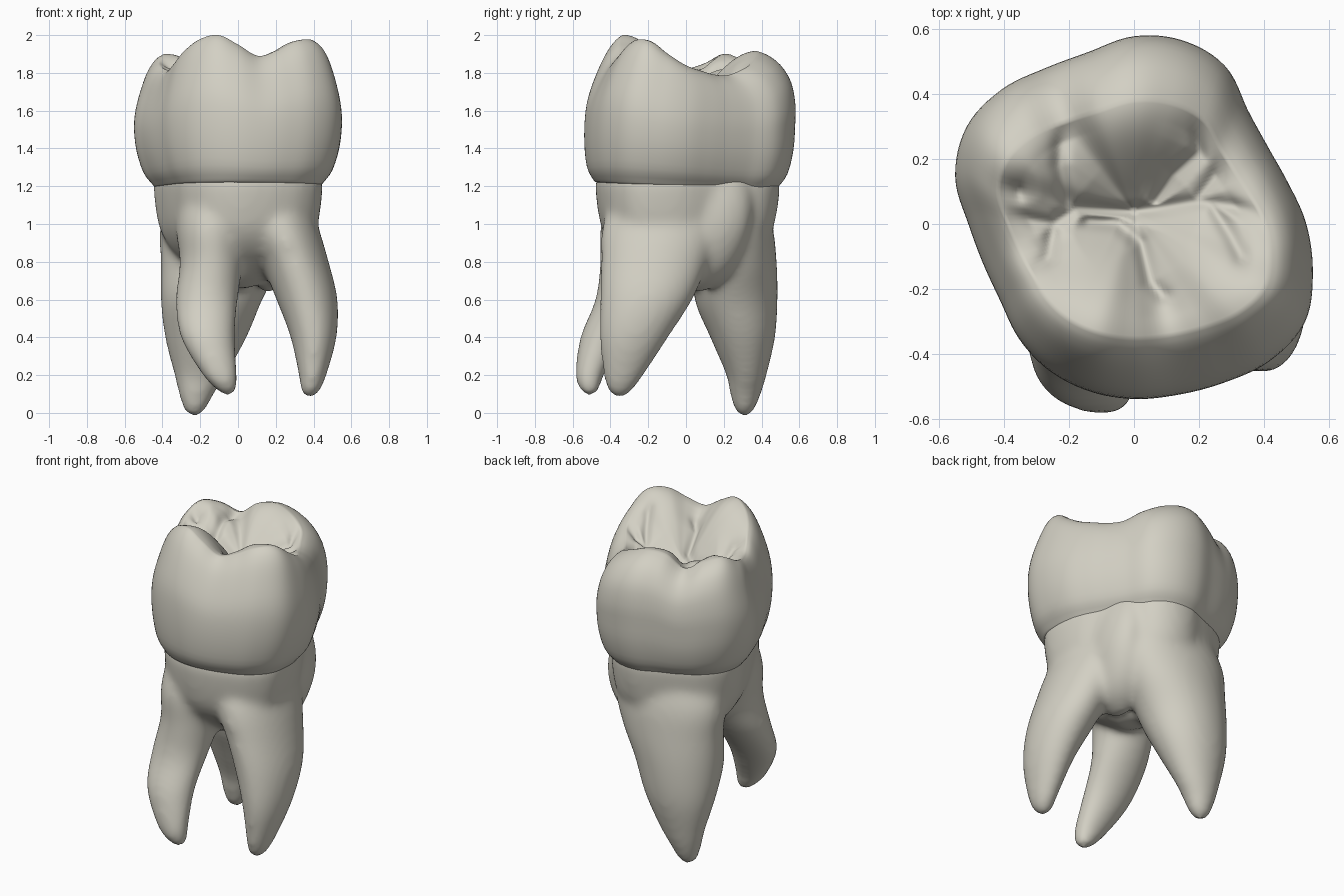
import bpy, bmesh, math
from mathutils import Vector

if "Cube" in bpy.data.objects:
    bpy.data.objects.remove(bpy.data.objects["Cube"])

SIDES = 144

# One ivory colour for the whole tooth
ivory = bpy.data.materials.new("ivory")
ivory.use_nodes = True
ivory.diffuse_color = (0.65, 0.63, 0.55, 1)
ivory.node_tree.nodes["Principled BSDF"].inputs["Base Color"].default_value = (0.65, 0.63, 0.55, 1)

# Crown outline radius and cusp crest height, every 15 degrees from +x
OUTLINE = [.53, .49, .475, .495, .56, .582, .575, .545, .55, .58, .595, .57,
           .51, .48, .475, .50, .52, .53, .535, .54, .56, .593, .607, .57]
CREST = [1.84, 1.81, 1.79, 1.79, 1.83, 1.88, 1.915, 1.90, 1.83, 1.88, 1.90, 1.85,
         1.82, 1.82, 1.87, 1.93, 1.98, 2.0, 1.95, 1.89, 1.92, 1.97, 1.97, 1.90]


def spline(p0, p1, p2, p3, t):
    return p1 + 0.5 * t * (p2 - p0 + t * (2 * p0 - 5 * p1 + 4 * p2 - p3
                                          + t * (3 * (p1 - p2) + p3 - p0)))


def around(table, angle):
    """Smooth periodic lookup by angle."""
    n = len(table)
    u = angle / math.tau * n
    i = int(u)
    return spline(*(table[(i + k) % n] for k in (-1, 0, 1, 2)), u - i)


def refine(rows, steps):
    """Smooth a list of section tuples into a denser list."""
    out = []
    for i in range(len(rows) - 1):
        four = [rows[max(0, min(len(rows) - 1, i + k))] for k in (-1, 0, 1, 2)]
        for s in range(steps):
            out.append([spline(*vals, s / steps) for vals in zip(*four)])
    return out + [list(rows[-1])]


def loft(bm, rings):
    """Skin a stack of closed rings and cap both ends."""
    loops = [[bm.verts.new(p) for p in ring] for ring in rings]
    for a, b in zip(loops, loops[1:]):
        for i in range(len(a)):
            j = (i + 1) % len(a)
            bm.faces.new((a[i], a[j], b[j], b[i]))
    bm.faces.new(loops[0][::-1])
    bm.faces.new(loops[-1])


def finish(bm, name):
    bmesh.ops.recalc_face_normals(bm, faces=bm.faces[:])
    mesh = bpy.data.meshes.new(name)
    bm.to_mesh(mesh)
    bm.free()
    mesh.materials.append(ivory)
    mesh.polygons.foreach_set("use_smooth", [True] * len(mesh.polygons))
    obj = bpy.data.objects.new(name, mesh)
    bpy.context.collection.objects.link(obj)
    return obj


ANGLES = [math.tau * i / SIDES for i in range(SIDES)]


def outline_point(angle, factor, stretch, shift, z):
    r = around(OUTLINE, angle) * factor
    return Vector((r * math.cos(angle), r * math.sin(angle) * stretch + shift, z))


# Fissures on the chewing surface: polylines of (x, y)
FISSURES = [
    [(-.38, .02), (-.25, .0), (-.18, .05), (0, .04), (.08, .05), (.2, .07), (.42, .04)],
    [(-.14, .01), (-.05, .0), (.02, -.06), (.05, -.18), (.09, -.22)],
    [(-.2, .05), (-.23, .18), (-.22, .4)],
    [(.07, .07), (.12, .15), (.2, .22), (.2, .36)],
    [(.2, .08), (.26, .16), (.29, .22)],
    [(-.25, .0), (-.26, -.1), (-.34, -.16)],
    [(.24, .06), (.3, -.04), (.33, -.1)],
    [(-.36, .1), (-.44, .14)],
]


def fissure_depth(p):
    best = 9.0
    q = Vector((p.x, p.y))
    for line in FISSURES:
        for a, b in zip(line, line[1:]):
            a, b = Vector(a), Vector(b)
            t = max(0, min(1, (q - a).dot(b - a) / (b - a).length_squared))
            best = min(best, (q - a.lerp(b, t)).length)
    return 0.025 * math.exp(-(best / 0.022) ** 2) + 0.02 * math.exp(-(best / 0.07) ** 2)


# Crown wall: height fraction, outline factor, depth stretch, depth shift
WALL = [(0, .70, 1.07, -.02), (0, .79, 1.07, -.02), (.03, .83, 1.07, -.02),
        (.12, .91, 1.05, -.014), (.29, .975, 1.02, -.006), (.47, 1, 1, 0),
        (.62, .985, 1, .01), (.78, .935, .99, .022), (.90, .88, .95, .02),
        (.97, .82, .90, .01), (1, .76, .865, 0)]
rings = []
for t, f, stretch, shift in refine(WALL, 3):
    ring = []
    for a in ANGLES:
        neck = 1.2 - 0.02 * math.sin(a)
        z = neck + t * (around(CREST, a) - neck)
        ring.append(outline_point(a, f, stretch, shift, z))
    rings.append(ring)

# Chewing surface: from the crest down into the fossa
FOSSA = Vector((0, .04, 1.70))
crest_ring = rings[-1]
for k in range(1, 46):
    s = 1 - k / 46
    rise = math.sin(math.pi / 2 * s) ** 1.5
    ring = []
    for p in crest_ring:
        q = FOSSA.lerp(p, s)
        q.z = FOSSA.z + (p.z - FOSSA.z) * rise
        q.z -= fissure_depth(q) * min(1, (1 - s) * 6)
        ring.append(q)
    rings.append(ring)
bm = bmesh.new()
loft(bm, rings)
crown = finish(bm, "crown")

# Root trunk, three roots and the web beside the left furcation, fused into one body
TRUNK = [(.66, .12), (.72, .32), (.80, .52), (.88, .66), (.97, .75), (1.07, .79),
         (1.17, .81), (1.23, .81), (1.32, .74)]
# Each section: z, centre x, centre y, half width x, half width y
FRONT_LEFT_ROOT = [
    (.08, .38, -.35, .015, .02), (.11, .382, -.35, .05, .06), (.2, .395, -.33, .074, .108),
    (.4, .4, -.275, .122, .182), (.6, .365, -.21, .162, .245), (.8, .3, -.165, .18, .285),
    (1.0, .22, -.12, .2, .32), (1.25, .15, -.06, .18, .27)]
FRONT_RIGHT_ROOT = [
    (.09, -.055, -.51, .015, .015), (.12, -.06, -.51, .055, .052), (.2, -.095, -.51, .094, .077),
    (.4, -.16, -.44, .145, .12), (.6, -.165, -.33, .165, .15), (.8, -.14, -.25, .168, .205),
    (1.0, -.14, -.17, .19, .28), (1.25, -.13, -.1, .17, .25)]
BACK_ROOT = [
    (-.02, -.23, .31, .015, .015), (.01, -.23, .31, .055, .05), (.1, -.22, .315, .094, .083),
    (.2, -.2, .32, .138, .107), (.4, -.17, .3, .217, .172), (.6, -.14, .265, .27, .22),
    (.8, -.09, .26, .32, .22), (1.0, -.06, .24, .35, .215), (1.25, -.03, .17, .29, .2)]
LEFT_WEB = [
    (.64, .15, .05, .03, .05), (.70, .19, .07, .08, .12), (.80, .23, .1, .1, .17),
    (.95, .26, .13, .11, .2), (1.1, .26, .15, .11, .2), (1.25, .24, .15, .1, .18)]
bm = bmesh.new()
loft(bm, [[outline_point(a, f, 1.08, -.01, z) for a in ANGLES] for z, f in refine(TRUNK, 4)])
for sections in (FRONT_LEFT_ROOT, FRONT_RIGHT_ROOT, BACK_ROOT, LEFT_WEB):
    loft(bm, [[(x + rx * math.cos(a), y + ry * math.sin(a), z) for a in ANGLES]
              for z, x, y, rx, ry in refine(sections, 5)])
roots = finish(bm, "roots")
remesh = roots.modifiers.new("fuse", "REMESH")
remesh.mode = 'VOXEL'
remesh.voxel_size = 0.018
remesh.use_smooth_shade = True
relax = roots.modifiers.new("relax", "SMOOTH")
relax.factor = 0.5
relax.iterations = 24
